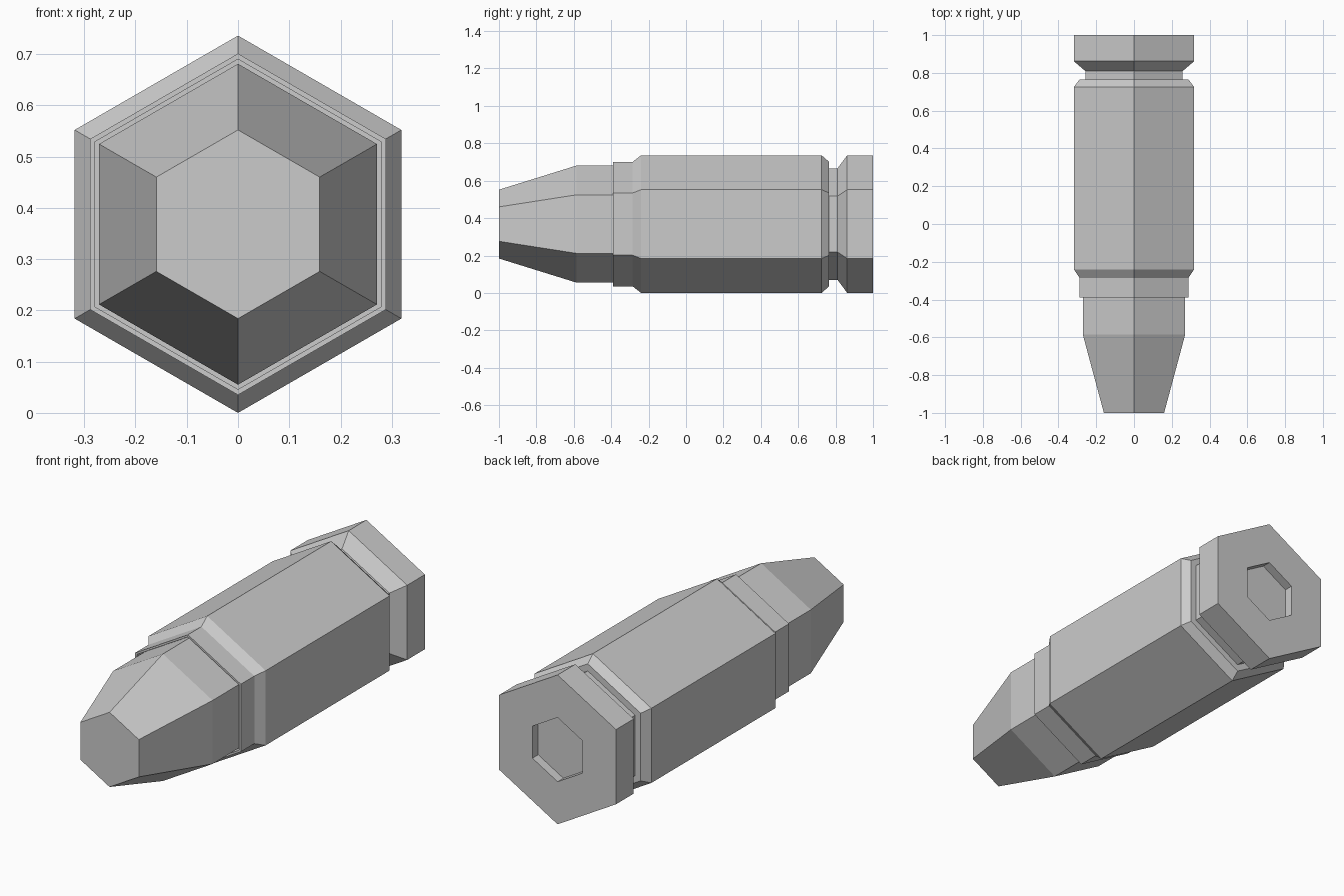
import bpy
import bmesh
from math import cos, sin, pi

cube = bpy.data.objects.get("Cube")
if cube:
    bpy.data.objects.remove(cube, do_unlink=True)

SIDES = 6
AXIS_Z = 0.368

# One plain grey for everything
grey = bpy.data.materials.new("plain grey")
grey.use_nodes = True
colour = (0.6, 0.6, 0.6, 1)
grey.diffuse_color = colour
grey.node_tree.nodes["Principled BSDF"].inputs["Base Color"].default_value = colour


def hex_lathe(name, profile):
    """Sweep (y, radius) points around the long axis as flat hexagonal rings."""
    bm = bmesh.new()
    rings = []
    for y, r in profile:
        angles = [pi / 2 + 2 * pi * i / SIDES for i in range(SIDES)]
        rings.append([bm.verts.new((r * cos(a), y, AXIS_Z + r * sin(a))) for a in angles])
    for a, b in zip(rings, rings[1:]):
        for i in range(SIDES):
            j = (i + 1) % SIDES
            bm.faces.new((a[i], a[j], b[j], b[i]))
    bm.faces.new(rings[0])
    bm.faces.new(rings[-1])
    bmesh.ops.recalc_face_normals(bm, faces=bm.faces)
    mesh = bpy.data.meshes.new(name)
    bm.to_mesh(mesh)
    bm.free()
    mesh.materials.append(grey)
    obj = bpy.data.objects.new(name, mesh)
    bpy.context.collection.objects.link(obj)
    return obj


# Tapered tip, seated in the mouth of the casing
hex_lathe("tip", [(-1, 0.184), (-0.585, 0.313), (-0.3, 0.313)])

# Casing: mouth recess, neck, shoulder, body, groove, rim, then the rear recess
hex_lathe("casing", [
    (-0.34, 0.322), (-0.39, 0.322), (-0.39, 0.333), (-0.285, 0.333),
    (-0.24, 0.368), (0.725, 0.368), (0.765, 0.333), (0.765, 0.298),
    (0.81, 0.298), (0.862, 0.368), (1, 0.368), (1, 0.158), (0.955, 0.158),
])
